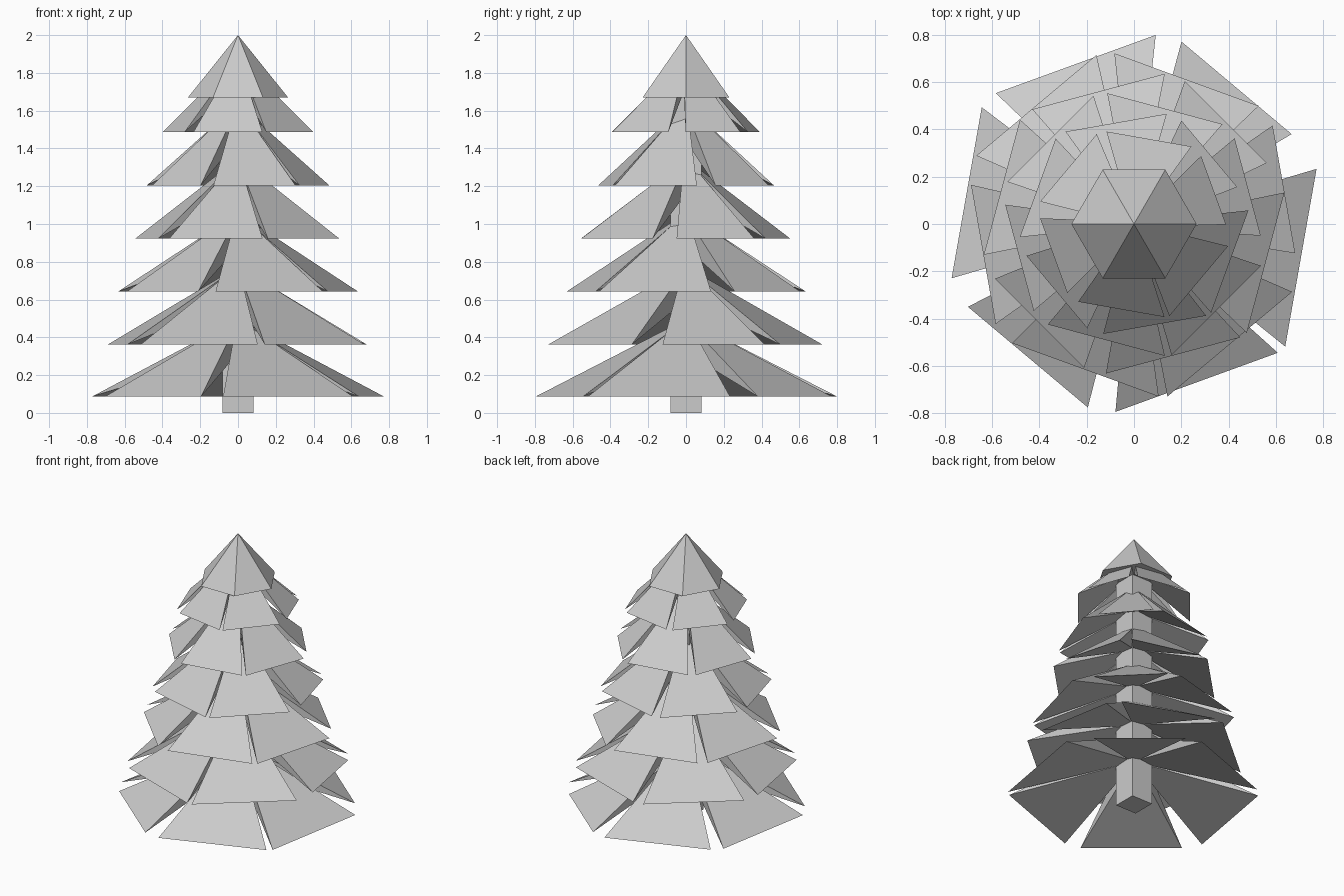
import bpy
import bmesh
from math import cos, sin, radians
from mathutils import Vector

default_cube = bpy.data.objects.get("Cube")
if default_cube:
    bpy.data.objects.remove(default_cube, do_unlink=True)

# Single flat colour
grey = bpy.data.materials.new("plain_grey")
grey.use_nodes = True
colour = (0.6, 0.6, 0.6, 1)
grey.diffuse_color = colour
grey.node_tree.nodes["Principled BSDF"].inputs["Base Color"].default_value = colour


def finish(name, bm):
    bmesh.ops.recalc_face_normals(bm, faces=bm.faces)
    mesh = bpy.data.meshes.new(name)
    bm.to_mesh(mesh)
    bm.free()
    mesh.materials.append(grey)
    obj = bpy.data.objects.new(name, mesh)
    bpy.context.collection.objects.link(obj)
    return obj


# Right and left reach of each bough's hem, relative to the tier radius
HEMS = [(-0.37, 0.475), (-0.5, 0.5), (-0.52, 0.5),
        (-0.435, 0.485), (-0.48, 0.535), (-0.555, 0.505)]
UNDER_RISE = 0.22
ROOT_RADIUS = 0.05
ROOT_HALF_WIDTH = 0.03


def bough_tier(name, radius, base_z, rise, turn):
    """Ring of six solid wedge boughs: thin at the hem, thick at the trunk."""
    bm = bmesh.new()
    for i, (right, left) in enumerate(HEMS):
        angle = radians(turn + 60 * i)
        out = Vector((cos(angle), sin(angle), 0))
        side = Vector((-sin(angle), cos(angle), 0))

        def point(distance, across, height):
            return bm.verts.new(out * distance + side * across
                                + Vector((0, 0, base_z + height)))

        hem_r, hem_l = (point(radius, reach * radius, 0) for reach in (right, left))
        top_r, top_l, under_r, under_l = (
            point(ROOT_RADIUS, sign * ROOT_HALF_WIDTH, height)
            for height in (rise, UNDER_RISE) for sign in (-1, 1))
        for corners in ((hem_r, hem_l, top_l, top_r),
                        (hem_l, hem_r, under_r, under_l),
                        (top_r, top_l, under_l, under_r),
                        (hem_r, top_r, under_r),
                        (hem_l, under_l, top_l)):
            bm.faces.new(corners)
    return finish(name, bm)


# Tiers from the ground up: radius, hem height, rise, turn in degrees
TIERS = [(0.72, 0.087, 0.38, 50), (0.65, 0.362, 0.38, 10), (0.58, 0.642, 0.38, 45),
         (0.505, 0.922, 0.38, 15), (0.435, 1.204, 0.38, 40), (0.365, 1.487, 0.34, 20)]
for number, tier in enumerate(TIERS, start=1):
    bough_tier(f"bough_tier_{number}", *tier)

# Six-sided pointed top
bm = bmesh.new()
rim = [bm.verts.new((0.265 * cos(radians(60 * i)), 0.265 * sin(radians(60 * i)), 1.67))
       for i in range(6)]
tip = bm.verts.new((0, 0, 2))
for i in range(6):
    bm.faces.new((rim[i], rim[(i + 1) % 6], tip))
bm.faces.new(rim[::-1])
finish("tree_top", bm)

# Square trunk
TRUNK_HEIGHT = 1.75
bm = bmesh.new()
bmesh.ops.create_cube(bm, size=1)
bmesh.ops.scale(bm, vec=(0.165, 0.165, TRUNK_HEIGHT), verts=bm.verts)
bmesh.ops.translate(bm, vec=(0, 0, TRUNK_HEIGHT / 2), verts=bm.verts)
finish("trunk", bm)
